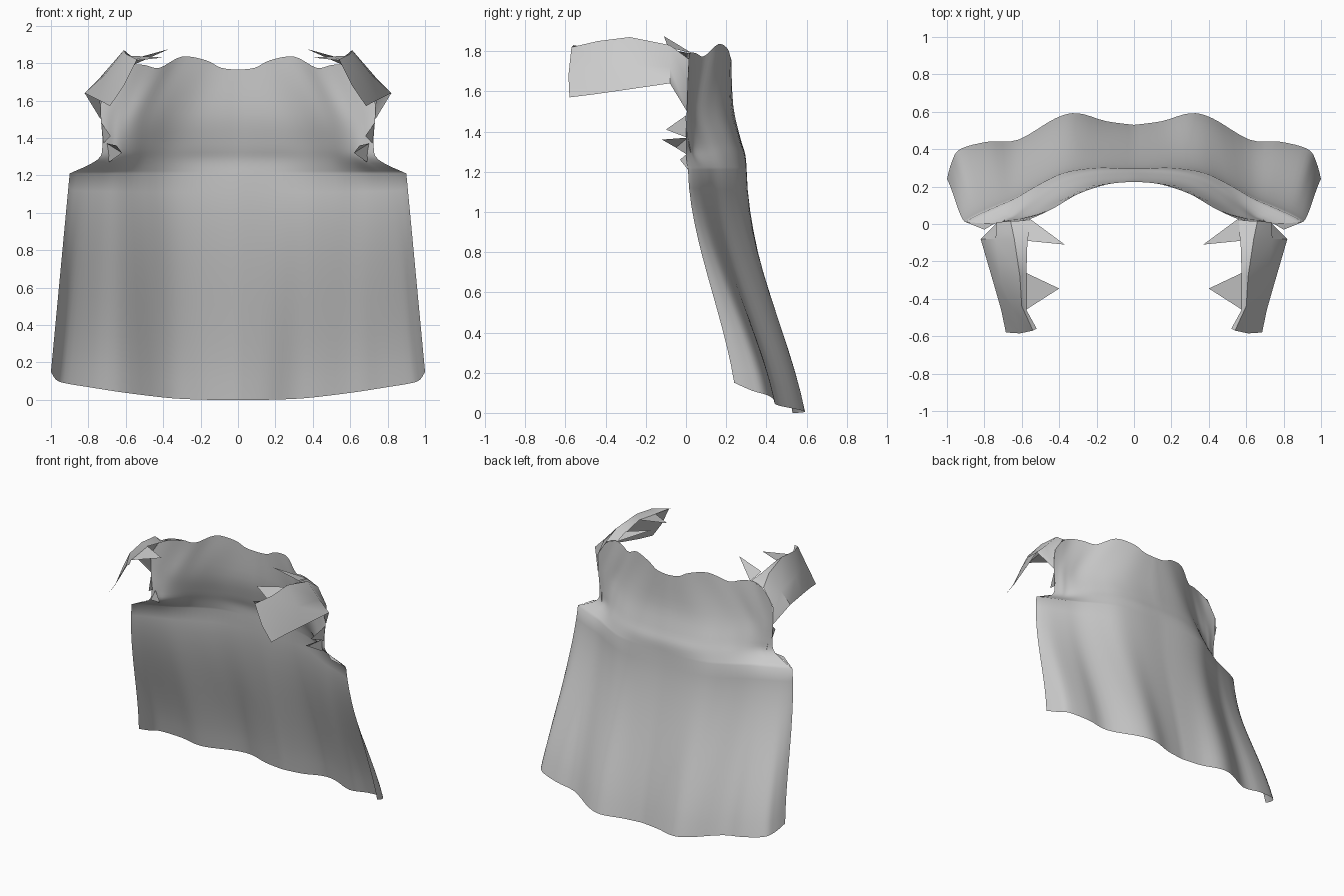
import bpy, bmesh, math
from mathutils import Vector

if "Cube" in bpy.data.objects:
    bpy.data.objects.remove(bpy.data.objects["Cube"])


def finish(name, bm, angle):
    mesh = bpy.data.meshes.new(name)
    bm.to_mesh(mesh)
    bm.free()
    ob = bpy.data.objects.new(name, mesh)
    bpy.context.collection.objects.link(ob)
    m = ob.modifiers.new("Mirror", 'MIRROR')
    m.use_clip = True
    m.merge_threshold = 0.002
    bpy.ops.object.select_all(action='DESELECT')
    bpy.context.view_layer.objects.active = ob
    ob.select_set(True)
    bpy.ops.object.shade_smooth_by_angle(angle=math.radians(angle))
    return ob


def spline(pts, steps):
    """Catmull-Rom resampling of a list of vectors."""
    out = []
    n = len(pts)
    for i in range(n - 1):
        a, b, c, d = pts[max(i - 1, 0)], pts[i], pts[i + 1], pts[min(i + 2, n - 1)]
        for k in range(steps):
            t = k / steps
            out.append(0.5 * (2 * b + (c - a) * t + (2 * a - 5 * b + 4 * c - d) * t**2
                              + (3 * b - a - 3 * c + d) * t**3))
    return out + [pts[-1]]


def loft(name, rows, flip, angle):
    bm = bmesh.new()
    vs = [[bm.verts.new(p) for p in r] for r in rows]
    for i in range(len(vs) - 1):
        for j in range(len(vs[0]) - 1):
            f = [vs[i][j], vs[i][j + 1], vs[i + 1][j + 1], vs[i + 1][j]]
            bm.faces.new(f[::-1] if flip else f)
    return finish(name, bm, angle)


def row(pts, z=None):
    return [Vector(p if z is None else (*p, z)) for p in pts]


# Cape: half rows from centre to side edge
hem = row([(0, .53, 0), (.15, .55, 0), (.3, .592, .005), (.42, .565, .015), (.62, .45, .04),
           (.78, .44, .065), (.93, .40, .09), (.975, .33, .11), (1, .24, .15)])
chest = row([(0, .3), (.2, .3), (.37, .275), (.51, .21), (.63, .14),
             (.72, .10), (.81, .06), (.87, .03), (.9, .01)], 1.21)
pinch = row([(0, .295), (.2, .29), (.36, .255), (.49, .185), (.58, .11),
             (.65, .05), (.69, .03), (.72, .015), (.75, 0)], 1.285)
armpit = row([(0, .27), (.2, .26), (.35, .225), (.47, .155), (.56, .085),
              (.63, .04), (.67, .025), (.70, .01), (.725, 0)], 1.37)
shoulder = row([(0, .235), (.2, .22), (.33, .18), (.45, .11), (.54, .05),
                (.61, .03), (.66, .02), (.70, .01), (.735, .005)], 1.53)
neck = row([(0, .225, 1.765), (.09, .22, 1.775), (.17, .205, 1.815), (.3, .16, 1.835),
            (.42, .09, 1.775), (.5, .05, 1.79), (.58, .02, 1.79), (.66, .015, 1.75),
            (.73, .01, 1.65)])

rows = []
for k in range(12):                       # flared skirt of the cape
    t = 1 - k / 12
    f = .5 * (t**1.5 + t * t * (3 - 2 * t))
    rows.append([Vector((c.x + (h.x - c.x) * t, c.y + (h.y - c.y) * f,
                         c.z + (h.z - c.z) * t)) for h, c in zip(hem, chest)])
upper = [chest, pinch, armpit, shoulder, neck]
cols = [spline(list(c), 4) for c in zip(*upper)]
rows += [list(r) for r in zip(*cols)]
loft("cape", [spline(r, 4) for r in rows], True, 60)

# Shoulder flaps reaching forward, outer edge to inner edge
flap = [
    row([(.735, .005, 1.5), (.735, .01, 1.64), (.66, .015, 1.76), (.56, .02, 1.79)]),
    row([(.82, -.08, 1.64), (.74, -.08, 1.72), (.64, -.08, 1.83), (.57, -.10, 1.81)]),
    row([(.75, -.32, 1.605), (.71, -.3, 1.74), (.61, -.28, 1.87), (.575, -.26, 1.84)]),
    row([(.71, -.46, 1.585), (.65, -.45, 1.74), (.60, -.44, 1.85), (.575, -.46, 1.81)]),
    row([(.685, -.58, 1.57), (.61, -.585, 1.68), (.54, -.57, 1.82), (.52, -.56, 1.83)]),
]
loft("shoulder_flap", flap, False, 35)

# Torn pointed scraps at the collar and armpit
bm = bmesh.new()
for tri in [
    [(.56, .03, 1.79), (.37, -.11, 1.875), (.57, -.09, 1.82)],
    [(.58, -.26, 1.84), (.40, -.345, 1.83), (.58, -.46, 1.81)],
    [(.73, 0, 1.48), (.68, -.10, 1.41), (.72, .005, 1.37)],
    [(.70, .01, 1.37), (.65, -.12, 1.36), (.62, -.05, 1.32)],
    [(.70, .01, 1.37), (.62, -.05, 1.32), (.69, .03, 1.27)],
    [(.75, 0, 1.285), (.80, -.03, 1.26), (.9, .01, 1.21)],
]:
    bm.faces.new([bm.verts.new(p) for p in tri])
finish("torn_scraps", bm, 20)
